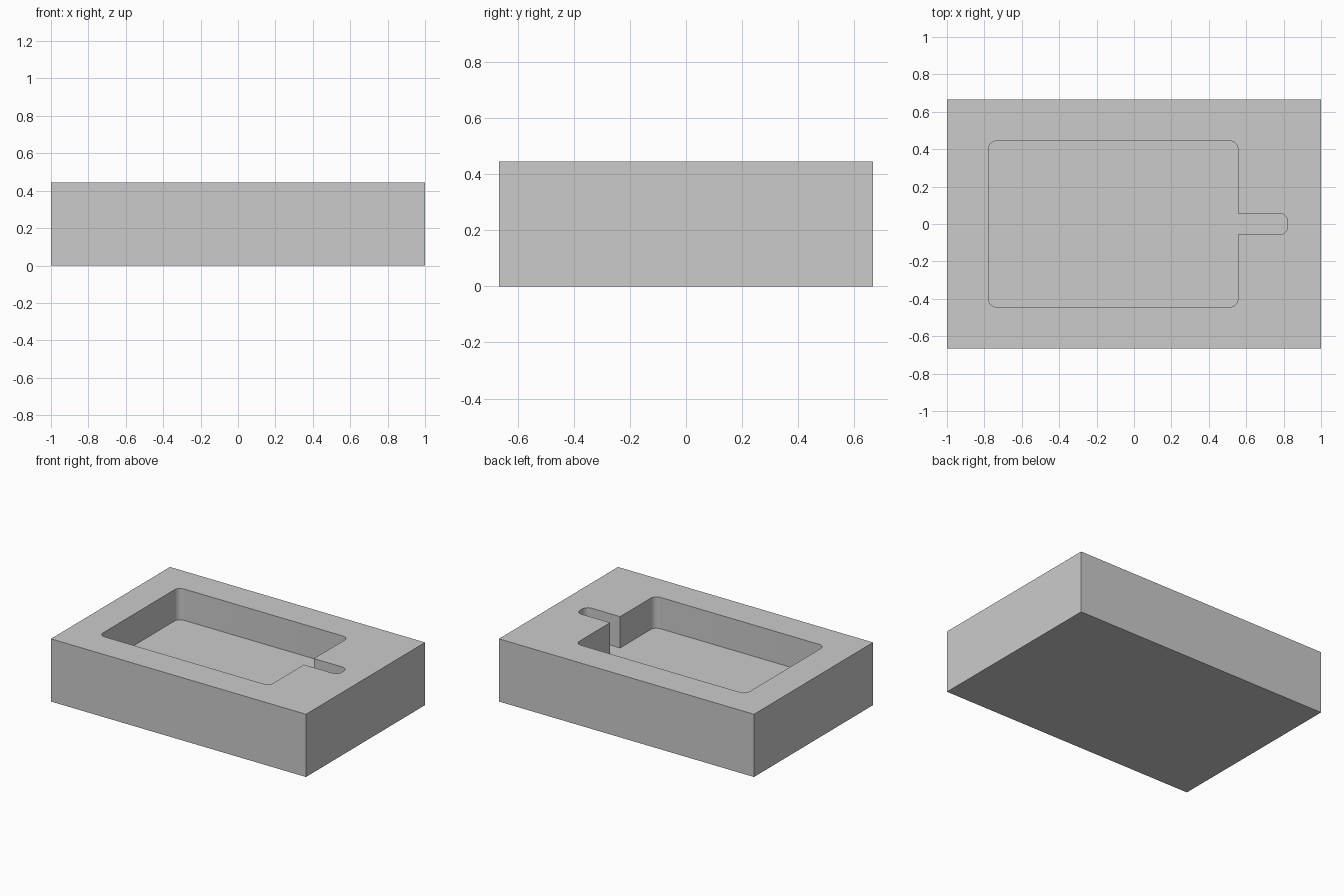
import bpy, bmesh, math

cube = bpy.data.objects.get("Cube")
if cube:
    bpy.data.objects.remove(cube, do_unlink=True)

LENGTH, WIDTH, HEIGHT = 2.0, 4 / 3, 4 / 9
FLOOR = HEIGHT / 2
RADIUS = 0.044

grey = bpy.data.materials.new("light grey")
grey.use_nodes = True
grey.diffuse_color = (0.6, 0.6, 0.6, 1)
grey.node_tree.nodes["Principled BSDF"].inputs["Base Color"].default_value = (0.6, 0.6, 0.6, 1)


def prism(name, outline, bottom, top):
    """Extrude a closed counter-clockwise outline between two heights."""
    bm = bmesh.new()
    base = bm.faces.new([bm.verts.new((x, y, bottom)) for x, y in outline])
    side = bmesh.ops.extrude_face_region(bm, geom=[base])
    verts = [v for v in side["geom"] if isinstance(v, bmesh.types.BMVert)]
    bmesh.ops.translate(bm, verts=verts, vec=(0, 0, top - bottom))
    bmesh.ops.recalc_face_normals(bm, faces=bm.faces)
    mesh = bpy.data.meshes.new(name)
    bm.to_mesh(mesh)
    bm.free()
    mesh.materials.append(grey)
    obj = bpy.data.objects.new(name, mesh)
    bpy.context.collection.objects.link(obj)
    return obj


def fillet(x, y, sx, sy, start, steps=8):
    """Quarter arc rounding the corner (x, y) that points towards (sx, sy)."""
    cx, cy = x - sx * RADIUS, y - sy * RADIUS
    angles = [math.radians(start + 90 * i / steps) for i in range(steps + 1)]
    return [(cx + RADIUS * math.cos(a), cy + RADIUS * math.sin(a)) for a in angles]


# Solid outer block
hx, hy = LENGTH / 2, WIDTH / 2
block = prism("block", [(-hx, -hy), (hx, -hy), (hx, hy), (-hx, hy)], 0, HEIGHT)

# Rounded pocket with a narrow slot leading out of its left side
left, right, half = -0.778, 0.556, 0.444
slot_end, slot_half = 0.822, 0.056
outline = (
    fillet(left, -half, -1, -1, 180)
    + fillet(right, -half, 1, -1, 270)
    + [(right, -slot_half)]
    + fillet(slot_end, -slot_half, 1, -1, 270)
    + fillet(slot_end, slot_half, 1, 1, 0)
    + [(right, slot_half)]
    + fillet(right, half, 1, 1, 0)
    + fillet(left, half, -1, 1, 90)
)
cutter = prism("pocket_cutter", outline, FLOOR, HEIGHT + 0.1)
cutter.hide_render = True
cutter.hide_set(True)

# Carve the pocket and bake the result
cut = block.modifiers.new("pocket", "BOOLEAN")
cut.operation = "DIFFERENCE"
cut.solver = "EXACT"
cut.object = cutter
bpy.ops.object.select_all(action="DESELECT")
block.select_set(True)
bpy.context.view_layer.objects.active = block
bpy.ops.object.modifier_apply(modifier=cut.name)
bpy.data.objects.remove(cutter, do_unlink=True)

# Smooth rounded corners, crisp edges
bpy.ops.object.shade_smooth_by_angle(angle=math.radians(30))
